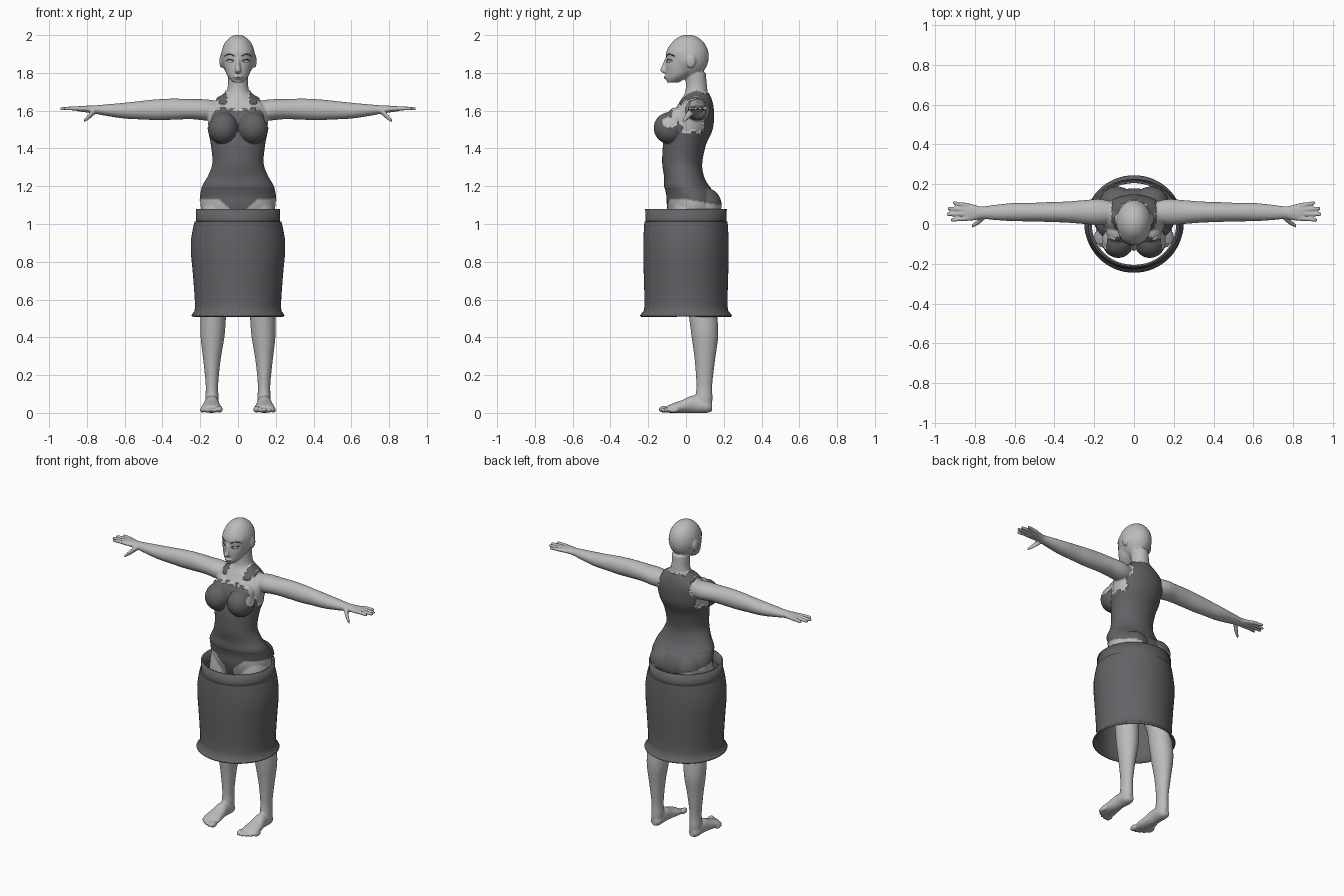
import bpy, bmesh, math
from mathutils import Matrix, Vector
from mathutils.bvhtree import BVHTree

if "Cube" in bpy.data.objects:
    bpy.data.objects.remove(bpy.data.objects["Cube"], do_unlink=True)


def material(name, color):
    m = bpy.data.materials.new(name)
    m.use_nodes = True
    m.diffuse_color = (*color, 1)
    bsdf = next(n for n in m.node_tree.nodes if n.type == 'BSDF_PRINCIPLED')
    bsdf.inputs["Base Color"].default_value = (*color, 1)
    return m


skin = material("light grey skin", (.5, .5, .5))
cloth = material("dark grey cloth", (.125, .122, .132))
hair = material("brow charcoal", (.06, .06, .06))


def add_object(name, data, *mats):
    ob = bpy.data.objects.new(name, data)
    bpy.context.collection.objects.link(ob)
    for m in mats:
        data.materials.append(m)
    return ob


def shade(ob, degrees):
    bpy.ops.object.select_all(action='DESELECT')
    ob.select_set(True)
    bpy.context.view_layer.objects.active = ob
    bpy.ops.object.shade_smooth_by_angle(angle=math.radians(degrees))


def spline(rings, steps):
    """Catmull-Rom interpolation of ring tuples."""
    pts = [rings[0], *rings, rings[-1]]
    out = []
    for a, b, c, d in zip(pts, pts[1:], pts[2:], pts[3:]):
        for k in range(steps):
            t = k / steps
            out.append([q + t * (r - p + t * (2 * p - 5 * q + 4 * r - s + t * (3 * (q - r) + s - p))) / 2
                        for p, q, r, s in zip(a, b, c, d)])
    return out + [list(rings[-1])]


def tube(bm, rings, axis, side=1, n=28, steps=5, caps=True):
    """Loft ellipses (x, y, z, radius a, radius b) stacked along an axis."""
    i, j = [k for k in range(3) if k != axis]
    loops = []
    for *c, ra, rb in (spline(rings, steps) if steps else rings):
        loop = []
        for k in range(n):
            a = math.tau * k / n
            p = list(c)
            p[i] += ra * math.cos(a)
            p[j] += rb * math.sin(a)
            p[0] *= side
            loop.append(bm.verts.new(p))
        loops.append(loop)
    for lo, hi in zip(loops, loops[1:]):
        for k in range(n):
            m = (k + 1) % n
            bm.faces.new((lo[k], lo[m], hi[m], hi[k]))
    if caps:
        bm.faces.new(loops[0])
        bm.faces.new(loops[-1])


def ball(bm, center, radii, side=1):
    c = Vector(center)
    c.x *= side
    bmesh.ops.create_uvsphere(bm, u_segments=28, v_segments=18, radius=1,
                              matrix=Matrix.Translation(c) @ Matrix.Diagonal((*radii, 1)))


bm = bmesh.new()

# Torso and neck
tube(bm, [(0, .04, 1, .15, .11), (0, .04, 1.08, .195, .135), (0, .03, 1.15, .197, .13),
          (0, .003, 1.2, .184, .113), (0, -.01, 1.25, .155, .1), (0, -.02, 1.32, .13, .1),
          (0, -.008, 1.42, .138, .108), (0, .017, 1.5, .154, .118), (0, .03, 1.57, .162, .113),
          (0, .045, 1.62, .155, .095), (0, .052, 1.66, .112, .078), (0, .055, 1.69, .068, .062),
          (0, .055, 1.73, .054, .056), (0, .05, 1.8, .053, .055)], 2, n=48)

# Head, face and nose
ball(bm, (0, .01, 1.886), (.09, .111, .116))
tube(bm, [(0, -.07, 1.748, .022, .03), (0, -.058, 1.765, .042, .046), (0, -.04, 1.79, .06, .066),
          (0, -.025, 1.83, .073, .083), (0, -.015, 1.87, .08, .09), (0, -.005, 1.91, .085, .1),
          (0, 0, 1.95, .07, .085)], 2)
tube(bm, [(0, -.103, 1.878, .008, .008), (0, -.112, 1.84, .011, .014),
          (0, -.118, 1.812, .016, .019), (0, -.108, 1.798, .012, .01)], 2)
ball(bm, (0, -.1, 1.777), (.024, .018, .012))

for s in (-1, 1):
    # Ear, chest and seat
    ball(bm, (.087, .025, 1.863), (.012, .026, .036), s)
    ball(bm, (.08, -.085, 1.508), (.075, .08, .079), s)
    ball(bm, (.08, -.035, 1.56), (.06, .06, .06), s)
    ball(bm, (.085, .095, 1.1), (.088, .09, .09), s)

    # Arm and palm
    tube(bm, [(.1, .06, 1.6, .05, .05), (.17, .06, 1.604, .065, .056), (.25, .06, 1.608, .06, .053),
              (.34, .06, 1.608, .053, .056), (.43, .06, 1.605, .05, .055), (.5, .06, 1.603, .047, .05),
              (.6, .06, 1.6, .046, .042), (.7, .058, 1.603, .038, .03), (.76, .057, 1.606, .031, .022),
              (.79, .057, 1.608, .036, .019), (.82, .058, 1.609, .043, .016),
              (.85, .06, 1.61, .04, .013)], 0, s)

    # Fingers and thumb
    for k, reach in enumerate((.915, .935, .93, .905)):
        y0, y1 = .028 + .022 * k, .02 + .029 * k
        tube(bm, [(.83, y0, 1.61, .012, .012), (.88, (y0 + y1) / 2, 1.612, .0105, .011),
                  (reach, y1, 1.61, .009, .009), (reach + .006, y1, 1.609, .005, .005)], 0, s, n=12)
    tube(bm, [(.75, .04, 1.602, .016, .016), (.775, .018, 1.583, .017, .018),
              (.798, 0, 1.561, .012, .014), (.816, -.011, 1.546, .008, .008)], 0, s, n=12)

    # Leg
    tube(bm, [(.1, .035, 1.12, .09, .1), (.105, .03, 1, .098, .107), (.11, .04, .85, .09, .1),
              (.118, .06, .7, .077, .085), (.126, .08, .6, .067, .075), (.131, .092, .5, .067, .075),
              (.135, .1, .4, .063, .07), (.138, .1, .28, .046, .054), (.138, .097, .15, .033, .042),
              (.138, .095, .08, .035, .045), (.138, .095, .02, .033, .042)], 2, s)

    # Foot and toes
    tube(bm, [(.138, .138, .032, .018, .022), (.138, .11, .034, .036, .034), (.139, .04, .046, .038, .046),
              (.141, -.02, .034, .048, .034), (.141, -.07, .025, .055, .025),
              (.141, -.1, .019, .05, .018)], 1, s)
    for k in range(5):
        r = .0135 if k else .018
        ball(bm, (.098 + .0225 * k, -.115 + .006 * k * k / 2, r + .001), (r * .95, .031, r), s)

# Fuse all body parts into one skin
bmesh.ops.recalc_face_normals(bm, faces=bm.faces)
mesh = bpy.data.meshes.new("body")
bm.to_mesh(mesh)
bm.free()
body = add_object("body", mesh, skin, cloth)
fuse = body.modifiers.new("fuse", 'REMESH')
fuse.mode = 'VOXEL'
fuse.voxel_size = .0055
relax = body.modifiers.new("relax", 'SMOOTH')
relax.factor, relax.iterations = .5, 3
bpy.context.view_layer.update()
fused = bpy.data.meshes.new_from_object(body.evaluated_get(bpy.context.evaluated_depsgraph_get()))
body.modifiers.clear()
body.data = fused
fused.materials.clear()
fused.materials.append(skin)
fused.materials.append(cloth)


def garment(c):
    """0 bare, 1 briefs, 2 bodice; ragged bodice edges."""
    x, y, z = abs(c.x), c.y, c.z
    jag = .014 * (int(x * 45) % 2)
    if z <= 1.19:
        if x > .25 or z < .95:
            return 0
        return int(x < .03 or z > 1.135 - .2 * max(y, 0) - .9 * max(0, .1 - x))
    if x > .2 or z > 1.71:
        return 0
    if z > 1.635 and y < .1:                       # shoulder strap
        return 2 * (.06 < x < .098 + .01 * (int(z * 60) % 2))
    if y < -.02:                                   # front neckline
        return 2 * (z < 1.597 + jag - 1.8 * max(0, x - .105))
    if y > .09:                                    # back panel
        return 2 * (z < 1.69 and x < .105 + .6 * max(0, 1.59 - z) + jag / 2)
    return 2 * (z < 1.48 + .012 * (int(y * 40) % 2))


# Clothes: colour faces by region and lift them off the skin
bm = bmesh.new()
bm.from_mesh(fused)
bm.normal_update()
lift = {}
for f in bm.faces:
    g = garment(f.calc_center_median())
    f.material_index = min(g, 1)
    if g:
        for v in f.verts:
            lift[v] = max(lift.get(v, 0), .002 + .002 * g)
for v, d in lift.items():
    v.co += v.normal * d
surface = BVHTree.FromBMesh(bm)
bm.to_mesh(fused)
bm.free()
shade(body, 50)


# Brows, eye lines and mouth laid on the face
def face_line(name, points, depth, mat):
    cu = bpy.data.curves.new(name, 'CURVE')
    cu.dimensions = '3D'
    cu.bevel_depth, cu.bevel_resolution, cu.use_fill_caps = depth, 1, True
    path = spline(points, 5)
    sp = cu.splines.new('POLY')
    sp.points.add(len(path) - 1)
    for p, (x, z) in zip(sp.points, path):
        hit = surface.ray_cast(Vector((x, -.5, z)), Vector((0, 1, 0)))[0]
        p.co = (*hit, 1)
    add_object(name, cu, mat)


for s, tag in ((-1, "right"), (1, "left")):
    face_line(tag + "_brow", [(.018 * s, 1.888), (.045 * s, 1.899), (.07 * s, 1.89)], .003, hair)
    face_line(tag + "_upper_lash", [(.021 * s, 1.862), (.04 * s, 1.872), (.062 * s, 1.866)], .0026, hair)
    face_line(tag + "_lower_lash", [(.023 * s, 1.859), (.042 * s, 1.855), (.06 * s, 1.862)], .001, hair)
face_line("mouth", [(-.022, 1.776), (0, 1.778), (.022, 1.776)], .0012, cloth)

# Hollow skirt with waistband and flared hem
bm = bmesh.new()
profile = [(.515, .248, .245), (.523, .242, .238), (.54, .23, .224), (.57, .227, .219), (.65, .232, .221),
           (.75, .24, .224), (.84, .249, .226), (.91, .25, .226), (.97, .24, .223), (1.012, .23, .22),
           (1.015, .222, .214), (1.08, .222, .216)]
tube(bm, [(0, 0, z, a, b) for z, a, b in profile], 2, n=64, steps=0, caps=False)
bmesh.ops.recalc_face_normals(bm, faces=bm.faces)
mesh = bpy.data.meshes.new("skirt")
bm.to_mesh(mesh)
bm.free()
skirt = add_object("skirt", mesh, cloth)
shade(skirt, 30)
wall = skirt.modifiers.new("wall", 'SOLIDIFY')
wall.thickness, wall.offset = .01, -1
